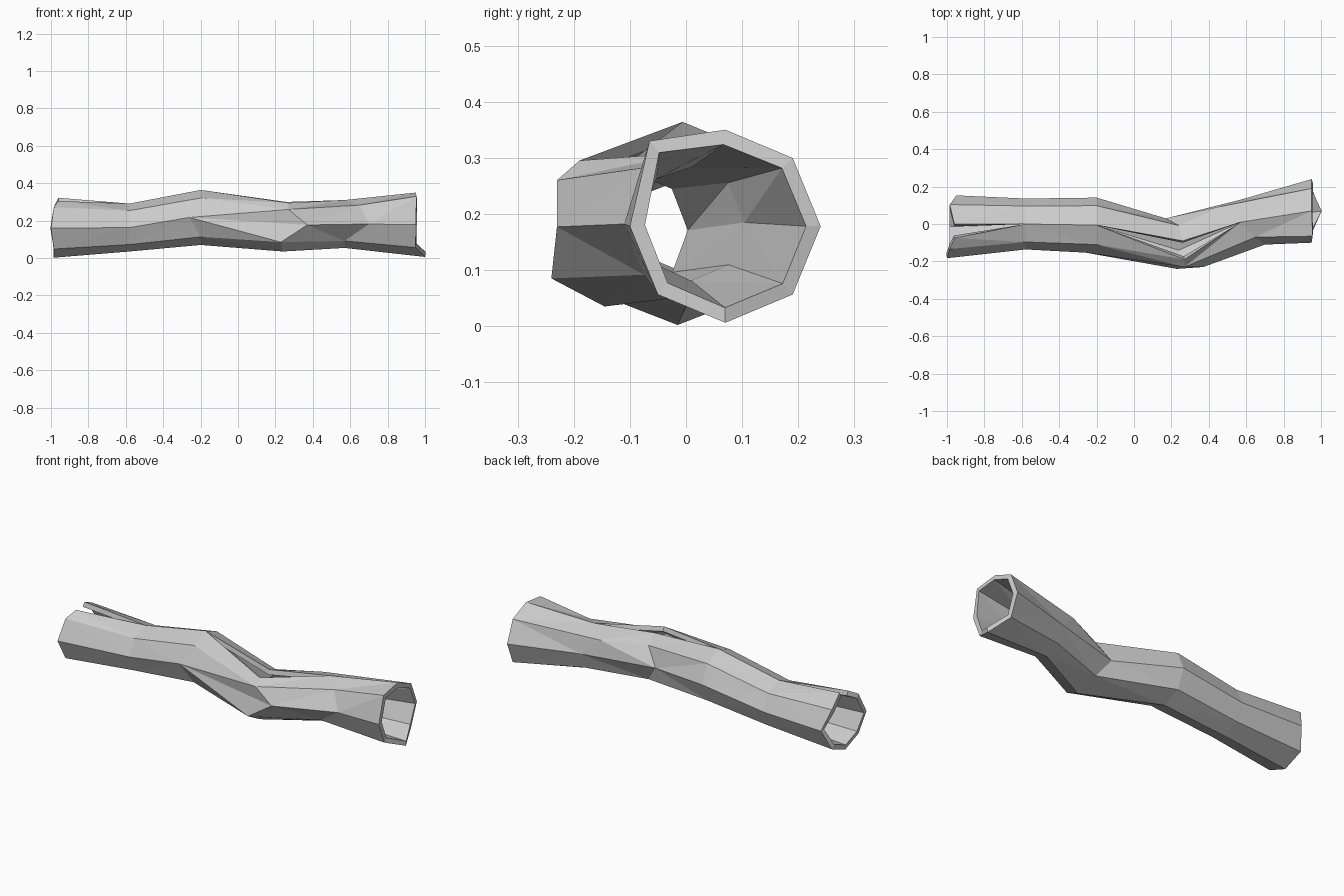
import bpy
import bmesh
from math import sin, cos, pi
from mathutils import Vector

cube = bpy.data.objects.get("Cube")
if cube:
    bpy.data.objects.remove(cube, do_unlink=True)

SIDES = 8
WALL = 0.027


def flat_material(name, colour):
    mat = bpy.data.materials.new(name)
    mat.use_nodes = True
    mat.diffuse_color = colour
    mat.node_tree.nodes["Principled BSDF"].inputs["Base Color"].default_value = colour
    return mat


def octagon(x, centre_y, centre_z, radius_y, radius_z):
    """Ring of points from the top, round by the front; the last repeats the
    top so that the bark can split open there."""
    ring = []
    for k in range(SIDES + 1):
        angle = 2 * pi * k / SIDES
        ring.append(Vector((x,
                            centre_y - radius_y * sin(angle),
                            centre_z + radius_z * cos(angle))))
    return ring


# Sections along the trunk, which bends and bulges
left_end = octagon(-0.985, -0.015, 0.16, 0.168, 0.158)
left_neck = octagon(-0.58, 0, 0.163, 0.136, 0.128)
left_bend = octagon(-0.2, -0.006, 0.217, 0.147, 0.147)
right_bend = octagon(0.24, -0.1, 0.17, 0.13, 0.135)
right_neck = octagon(0.57, 0.01, 0.182, 0.12, 0.128)
right_end = octagon(0.95, 0.07, 0.178, 0.17, 0.172)

# Split in the bark at the left end
left_end[0] = Vector((-0.96, -0.075, 0.305))
left_end[SIDES] = Vector((-0.96, 0, 0.322))
left_end[2].x = -1
left_end[6].x = -0.95

# Bulge and second split at the right bend
right_bend[0] = Vector((0.27, -0.19, 0.295))
right_bend[1] = Vector((0.27, -0.23, 0.26))
right_bend[2] = Vector((0.37, -0.23, 0.177))
right_bend[3] = Vector((0.23, -0.24, 0.085))
right_bend[4].y = -0.145
right_bend[6].x = 0.17
right_bend[SIDES] = Vector((0.26, -0.09, 0.3))
left_bend[2].x = -0.26

# Uneven corners towards the right end
right_neck[1] = Vector((0.65, -0.07, 0.283))
right_neck[2].x = 0.7
right_neck[7].x = 0.47
right_end[1] = Vector((0.955, -0.065, 0.33))
right_end[4].x = 1

rings = [left_end, left_neck, left_bend, right_bend, right_neck, right_end]

# Skin of the trunk, welded shut wherever the split is closed
bm = bmesh.new()
loops = [[bm.verts.new(point) for point in ring] for ring in rings]
for near, far in zip(loops, loops[1:]):
    for k in range(SIDES):
        bm.faces.new((near[k], near[k + 1], far[k + 1], far[k]))
bmesh.ops.remove_doubles(bm, verts=bm.verts, dist=0.0005)
bmesh.ops.triangulate(bm, faces=bm.faces, quad_method='SHORT_EDGE')
bmesh.ops.recalc_face_normals(bm, faces=bm.faces)

# Make the normals point away from the hollow
lowest = min(bm.faces, key=lambda face: face.calc_center_median().z)
if lowest.normal.z > 0:
    bmesh.ops.reverse_faces(bm, faces=bm.faces)

mesh = bpy.data.meshes.new("hollow_log")
bm.to_mesh(mesh)
bm.free()
mesh.materials.append(flat_material("plain grey", (0.6, 0.6, 0.6, 1)))
hollow_log = bpy.data.objects.new("hollow_log", mesh)
bpy.context.collection.objects.link(hollow_log)

# Thickness of the wall, added inwards
wall = hollow_log.modifiers.new("wall", 'SOLIDIFY')
wall.thickness = WALL
wall.offset = -1
